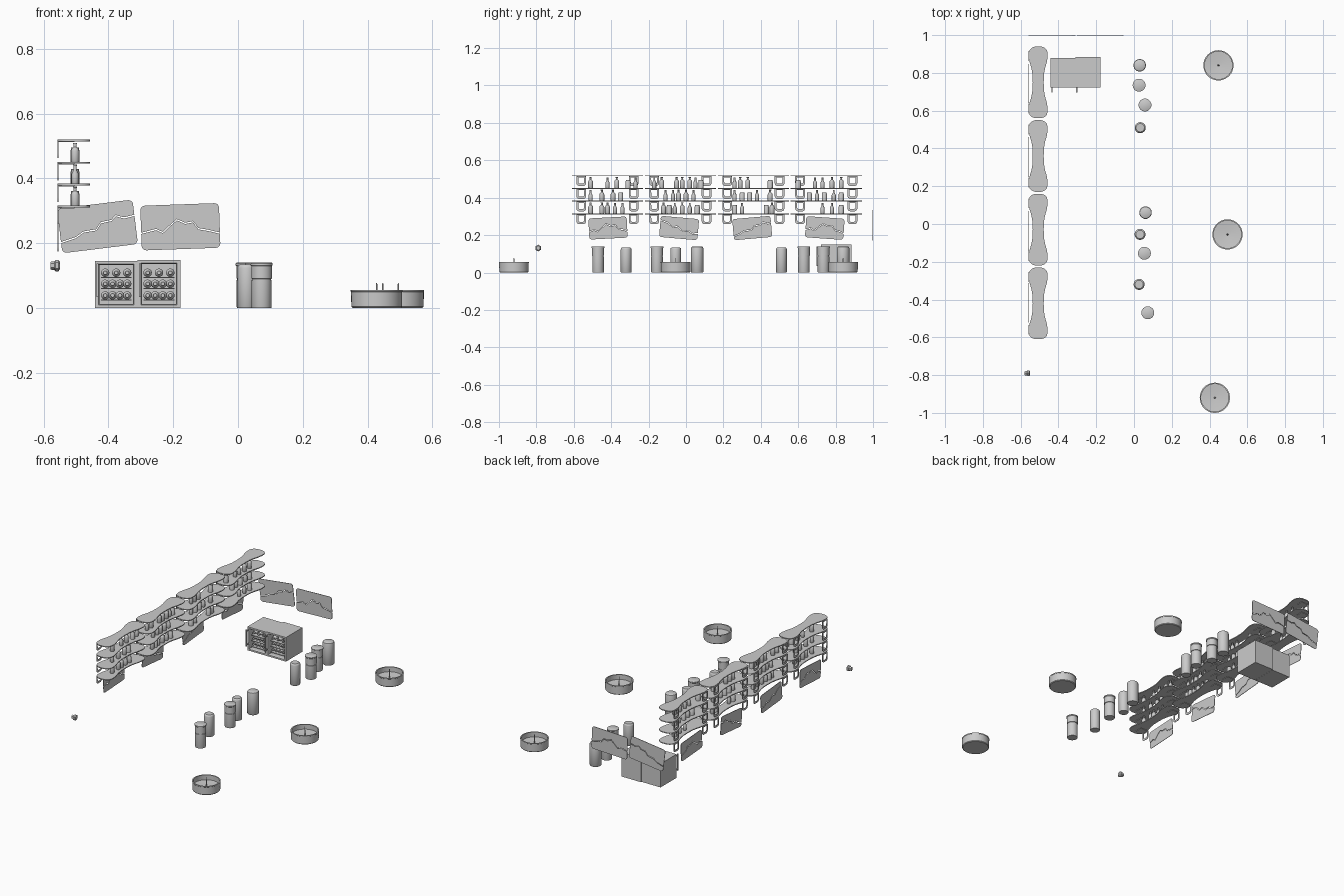
import bpy, bmesh, random
from math import sin, cos, pi, radians
from mathutils import Matrix, Vector

if "Cube" in bpy.data.objects:
    bpy.data.objects.remove(bpy.data.objects["Cube"])

random.seed(4)
WALL = (pi / 2, 0, pi / 2)      # local xy -> world yz, facing +x
BACK = (pi / 2, 0, 0)           # local xy -> world xz, facing -y


def place(name, mesh, loc=(0, 0, 0), rot=(0, 0, 0)):
    ob = bpy.data.objects.new(name, mesh)
    ob.location, ob.rotation_euler = loc, rot
    bpy.context.collection.objects.link(ob)
    return ob


def to_mesh(bm, name, angle=None):
    bmesh.ops.recalc_face_normals(bm, faces=bm.faces[:])
    me = bpy.data.meshes.new(name)
    bm.to_mesh(me)
    bm.free()
    if angle:
        for p in me.polygons:
            p.use_smooth = True
        me.set_sharp_from_angle(angle=radians(angle))
    return me


def lathe(name, profile, n=24, angle=35):
    """Closed solid of revolution from (radius, height) points."""
    bm = bmesh.new()
    rings = [[bm.verts.new((r * cos(2 * pi * i / n), r * sin(2 * pi * i / n), z))
              for i in range(n)] for r, z in profile]
    for a, b in zip(rings, rings[1:]):
        for i in range(n):
            j = (i + 1) % n
            bm.faces.new((a[i], a[j], b[j], b[i]))
    bm.faces.new(rings[0])
    bm.faces.new(rings[-1])
    return to_mesh(bm, name, angle)


def prism(name, polys, depth):
    """Extrude flat outlines along local z."""
    bm = bmesh.new()
    for pts in polys:
        f = bm.faces.new([bm.verts.new((x, y, 0)) for x, y in pts])
        ext = bmesh.ops.extrude_face_region(bm, geom=[f], use_keep_orig=True)
        vs = [g for g in ext['geom'] if isinstance(g, bmesh.types.BMVert)]
        bmesh.ops.translate(bm, verts=vs, vec=(0, 0, depth))
    return to_mesh(bm, name, 35)


def box(name, lo, hi):
    lo, hi = Vector(lo), Vector(hi)
    bm = bmesh.new()
    bmesh.ops.create_cube(bm, size=1, matrix=Matrix.Translation((lo + hi) / 2)
                          @ Matrix.Diagonal((*(hi - lo), 1)))
    return place(name, to_mesh(bm, name))


def corner(cx, cy, r, a0):
    return [(cx + r * cos(radians(a0 + 22.5 * k)), cy + r * sin(radians(a0 + 22.5 * k)))
            for k in range(5)]


# Wavy shelf board, bracket and bottle shapes
half = [(0, .029), (.04, .030), (.075, .036), (.105, .045), (.135, .050), (.155, .050),
        (.172, .045), (.183, .034), (.19, .016)]
right = [(w, -y) for y, w in reversed(half)] + [(w, y) for y, w in half[1:]]
shelf = prism("shelf", [right + [(-w, y) for w, y in reversed(right)]], .005)

outer = [(-.026, 0)] + corner(-.011, -.037, .015, 180) + corner(.011, -.037, .015, 270) + [(.026, 0)]
inner = [(.016, -.006)] + [(x * .6, -.022 + (y + .022) * .6) for x, y in reversed(outer[1:-1])] + [(-.016, -.006)]
bracket = prism("shelf_bracket", [outer + [(.016, 0)] + inner + [(-.016, 0)],
                                  [(-.016, -.006), (.016, -.006), (.016, 0), (-.016, 0)]], .003)

bottles = [
    lathe("bottle", [(.012, 0), (.013, .002), (.013, .034), (.011, .040), (.005, .046),
                     (.005, .055), (.006, .056), (.006, .059)], 16),
    lathe("slim_bottle", [(.010, 0), (.011, .002), (.011, .030), (.005, .042), (.005, .056)], 16),
    lathe("jar", [(.014, 0), (.014, .036), (.012, .039), (.012, .045)], 16)]

# Four shelf units, each with four boards and brackets
SX = -.507
for cy in (.75, .36, -.03, -.42):
    for z in (.315, .383, .45, .519):
        place("shelf", shelf, (SX, cy, z - .004))
        for s in (-.14, .14):
            place("shelf_bracket", bracket, (-.558, cy + s, z - .004), WALL)
            box("bracket_arm", (-.557, cy + s - .022, z - .007), (-.505, cy + s + .022, z - .004))

# Bottles along the shelves (y in hundredths)
rows = {.451: (-51, -42, -37, -31, -27, -17, -13, -5, -2, 2, 5, 8, 26, 29, 33, 45, 60, 69, 73, 78, 83),
        .384: (-51, -45, -39, -35, -11, -7, -4, 0, 4, 26, 30, 34, 38, 45, 66, 70, 74, 79, 83),
        .316: (-51, -45, -42, -38, -34, -12, -9, -6, -2, 2, 6, 26, 30, 43, 46, 73, 78, 83)}
for z, ys in rows.items():
    for y in ys:
        place("shelf_bottle", random.choice(bottles), (SX + .004, y / 100, z))


# Cracked wall panels: two halves around a zigzag gap
def panel(name, w, h, tilt, crack, loc, rot):
    x, y, r, g = w / 2, h / 2, .014, .002
    pts = [(-x, crack[0][1])] + crack[1:-1] + [(x, crack[-1][1])]
    top = [(a, b + g) for a, b in pts] + corner(x - r, y - r, r, 0) + corner(r - x, y - r, r, 90)
    low = [(a, b - g) for a, b in reversed(pts)] + corner(r - x, r - y, r, 180) + corner(x - r, r - y, r, 270)
    c, s = cos(radians(tilt)), sin(radians(tilt))
    turn = [[(a * c - b * s, a * s + b * c) for a, b in p] for p in (top, low)]
    place(name, prism(name, turn, .003), loc, rot)


rising = [(-.1, -.036), (-.07, -.026), (-.045, -.012), (-.005, -.010), (.012, .010), (.045, .013),
          (.06, .026), (.085, .016), (.1, .020)]
peaked = [(-.1, -.016), (-.075, -.006), (-.055, -.016), (-.03, .006), (-.01, .022), (.015, .010),
          (.04, .014), (.055, -.008), (.085, -.014), (.1, -.024)]
falling = [(-.1, .034), (-.06, .022), (-.035, .002), (-.01, .008), (.02, -.014), (.05, -.010),
           (.075, -.024), (.1, -.020)]
panel("back_panel", .235, .138, 7, rising, (-.434, 1, .252), BACK)
panel("back_panel", .243, .138, 2, peaked, (-.178, 1, .251), BACK)
for cy, tilt, crack in ((-.417, 3, peaked), (-.037, -5, falling), (.354, 5, rising), (.742, -4, peaked)):
    panel("wall_panel", .205, .113, tilt, crack, (-.558, cy, .238), WALL)

# Two bottle coolers
for x0, x1, y1, zt in ((-.441, -.311, .878, .146), (-.310, -.178, .884, .149)):
    bm = bmesh.new()
    lo, hi = Vector((x0, .722, 0)), Vector((x1, y1, zt))
    bmesh.ops.create_cube(bm, size=1, matrix=Matrix.Translation((lo + hi) / 2)
                          @ Matrix.Diagonal((*(hi - lo), 1)))
    bm.normal_update()
    front = min(bm.faces, key=lambda f: f.calc_center_median().y)
    bmesh.ops.inset_region(bm, faces=[front], thickness=.014)
    bmesh.ops.inset_region(bm, faces=[front], thickness=.004, depth=-.006)
    bmesh.ops.inset_region(bm, faces=[front], thickness=.0002, depth=-.08)
    place("cooler_body", to_mesh(bm, "cooler_body"))
    for z, n in ((.026, 4), (.062, 4), (.096, 3)):
        box("cooler_rack", (x0 + .018, .734, z - .003), (x1 - .018, .805, z))
        for k in range(n):
            place("cooler_bottle", bottles[0],
                  (x0 + .031 + k * (x1 - x0 - .062) / (n - 1), .795, z + .013), BACK)
    # Door handle with two stand-offs
    hx = x0 + .004
    box("cooler_handle", (hx, .697, .034), (hx + .006, .703, .138))
    for z in (.042, .126):
        box("handle_mount", (hx, .702, z), (hx + .006, .723, z + .006))

# Bar stools: plain drums and banded drums
plain = lathe("plain_stool", [(.027, 0), (.029, .003), (.029, .124), (.027, .130), (.022, .134)], 32)
tall = lathe("tall_stool", [(.031, 0), (.033, .003), (.033, .130), (.031, .136), (.025, .140)], 32)
banded = lathe("banded_stool", [(.030, 0), (.031, .003), (.031, .086), (.029, .087), (.029, .090),
                                (.032, .091), (.032, .130), (.034, .132), (.034, .138), (.031, .140)], 32)
for x, y, m in ((.03, .84, tall), (.027, .735, banded), (.058, .63, banded), (.033, .51, plain),
                (.061, .06, tall), (.032, -.055, plain), (.055, -.155, banded),
                (.027, -.32, plain), (.073, -.47, banded)):
    place(m.name, m, (x, y, 0))

# Round tubs with a thin centre post
tub = lathe("round_tub", [(.074, 0), (.078, .004), (.079, .050), (.080, .051), (.080, .056), (.073, .056),
                          (.073, .026), (.012, .020)], 40)
post = lathe("tub_post", [(.006, .018), (.003, .024), (.002, .074), (.001, .077)], 12)
for x, y in ((.447, .84), (.495, -.055), (.428, -.92)):
    place("round_tub", tub, (x, y, 0))
    place("tub_post", post, (x, y, 0))

# Small hexagonal wall knob
knob = lathe("wall_knob", [(.011, 0), (.013, .003), (.013, .012), (.018, .016), (.018, .024), (.012, .029)], 6, 10)
place("wall_knob", knob, (-.579, -.79, .131), (0, pi / 2, 0))
